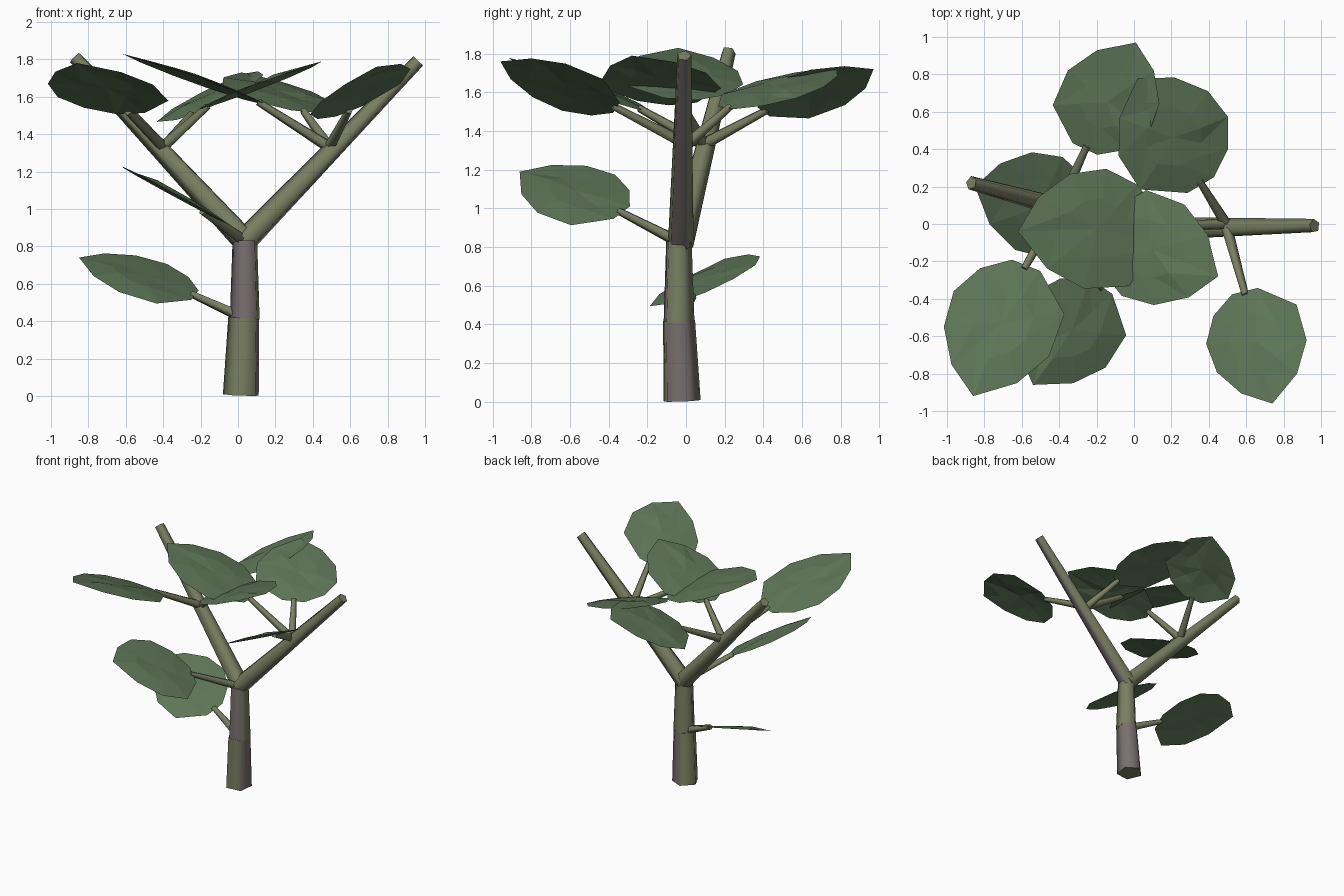
import bpy, bmesh, math, random
from mathutils import Vector, Matrix

if "Cube" in bpy.data.objects:
    bpy.data.objects.remove(bpy.data.objects["Cube"])

random.seed(4)


def material(name, rgb):
    m = bpy.data.materials.new(name)
    m.diffuse_color = (*rgb, 1)
    m.use_nodes = True
    m.node_tree.nodes["Principled BSDF"].inputs["Base Color"].default_value = m.diffuse_color
    return m


GREEN_BARK = material("green_bark", (0.19, 0.21, 0.12))
GREY_BARK = material("grey_bark", (0.19, 0.16, 0.16))
LEAF = material("leaf_green", (0.11, 0.18, 0.095))


def finish(name, bm, mats):
    me = bpy.data.meshes.new(name)
    bm.to_mesh(me)
    bm.free()
    for m in mats:
        me.materials.append(m)
    ob = bpy.data.objects.new(name, me)
    bpy.context.collection.objects.link(ob)
    return ob


def limb(name, a, b, r1, r2, grey=None, sides=5):
    """Tapered five-sided limb; the sides facing 'grey' get the grey bark."""
    a, b = Vector(a), Vector(b)
    d = b - a
    bm = bmesh.new()
    bmesh.ops.create_cone(bm, cap_ends=True, segments=sides,
                          radius1=r1, radius2=r2, depth=d.length)
    # one corner points to the front right
    start = bm.verts[:][0].co
    turn = Matrix.Rotation(math.radians(-45) - math.atan2(start.y, start.x), 3, 'Z')
    lean = Vector((0, 0, 1)).rotation_difference(d).to_matrix()
    bmesh.ops.rotate(bm, verts=bm.verts, cent=(0, 0, 0), matrix=lean @ turn)
    bmesh.ops.translate(bm, verts=bm.verts, vec=(a + b) / 2)
    bm.normal_update()
    for f in bm.faces:
        if len(f.verts) == 4:
            f.smooth = True
            if grey and f.normal.dot(Vector(grey).normalized()) > 0.6:
                f.material_index = 1
    return finish(name, bm, [GREEN_BARK, GREY_BARK])


# Leaf outline: (distance along the leaf, sideways), in leaf lengths
OUTLINE = [(0, -0.11), (0.14, -0.31), (0.36, -0.43), (0.62, -0.40), (0.85, -0.24),
           (1, 0), (0.80, 0.27), (0.54, 0.42), (0.22, 0.41), (0, 0.12)]


def leaf(name, node, base, tip, rise, wide=1.0):
    """Crumpled leaf blade, left side sloping by 'rise', with its stalk."""
    base, tip = Vector(base), Vector(tip)
    along = tip - base
    flat = Vector((along.x, along.y, 0))
    left = Vector((-flat.y, flat.x, rise * flat.length)) * wide
    up = along.cross(left).normalized()
    bm = bmesh.new()
    rim = [bm.verts.new(base + along * u + left * v) for u, v in OUTLINE]
    centre = base + along * 0.45 + up * 0.018
    ring = [bm.verts.new(v.co.lerp(centre, 0.5) + up * random.uniform(-0.004, 0.016))
            for v in rim]
    mid = bm.verts.new(centre)
    n = len(rim)
    for i in range(n):
        j = (i + 1) % n
        bm.faces.new((rim[i], rim[j], ring[i]))
        bm.faces.new((rim[j], ring[j], ring[i]))
        bm.faces.new((ring[i], ring[j], mid))
    finish(name, bm, [LEAF])
    limb(name + "_stalk", node, base + along * 0.03, 0.032, 0.020)


# Trunk and forked branches
FORK = (0.04, -0.04, 0.83)
limb("lower_trunk", (0.02, -0.025, 0.005), (0.035, -0.04, 0.42), 0.102, 0.088, (0.89, 0.45, 0))
limb("upper_trunk", (0.04, -0.04, 0.41), FORK, 0.085, 0.070, (-0.45, -0.89, 0))
limb("right_branch", (0.03, -0.03, 0.82), (0.965, -0.01, 1.79), 0.070, 0.038, (1, -0.3, -0.7))
limb("left_branch", (0.05, -0.03, 0.82), (-0.87, 0.22, 1.81), 0.070, 0.038)

# Leaves on the trunk
leaf("low_leaf", (0.03, -0.04, 0.42), (-0.23, 0.03, 0.54), (-0.85, 0.20, 0.74), -0.34)
leaf("middle_leaf", (0.03, -0.04, 0.83), (-0.18, -0.33, 0.98), (-0.54, -0.86, 1.19), -0.43)

# Three leaves around each branch joint
R, L = (0.49, 0, 1.33), (-0.40, 0.09, 1.33)
leaf("right_inner_leaf", R, (0.13, -0.02, 1.565), (-0.62, -0.04, 1.83), 0.06)
leaf("right_back_leaf", R, (0.36, 0.21, 1.52), (0.02, 0.78, 1.73), 0.08, 1.08)
leaf("right_front_leaf", R, (0.59, -0.36, 1.52), (0.74, -0.96, 1.76), 0.38)
leaf("left_inner_leaf", L, (-0.18, -0.02, 1.54), (0.45, -0.28, 1.79), 0.09)
leaf("left_back_leaf", L, (-0.26, 0.40, 1.50), (0.01, 0.97, 1.72), -0.32)
leaf("left_front_leaf", L, (-0.58, -0.22, 1.51), (-0.86, -0.92, 1.78), 0.03, 0.94)
